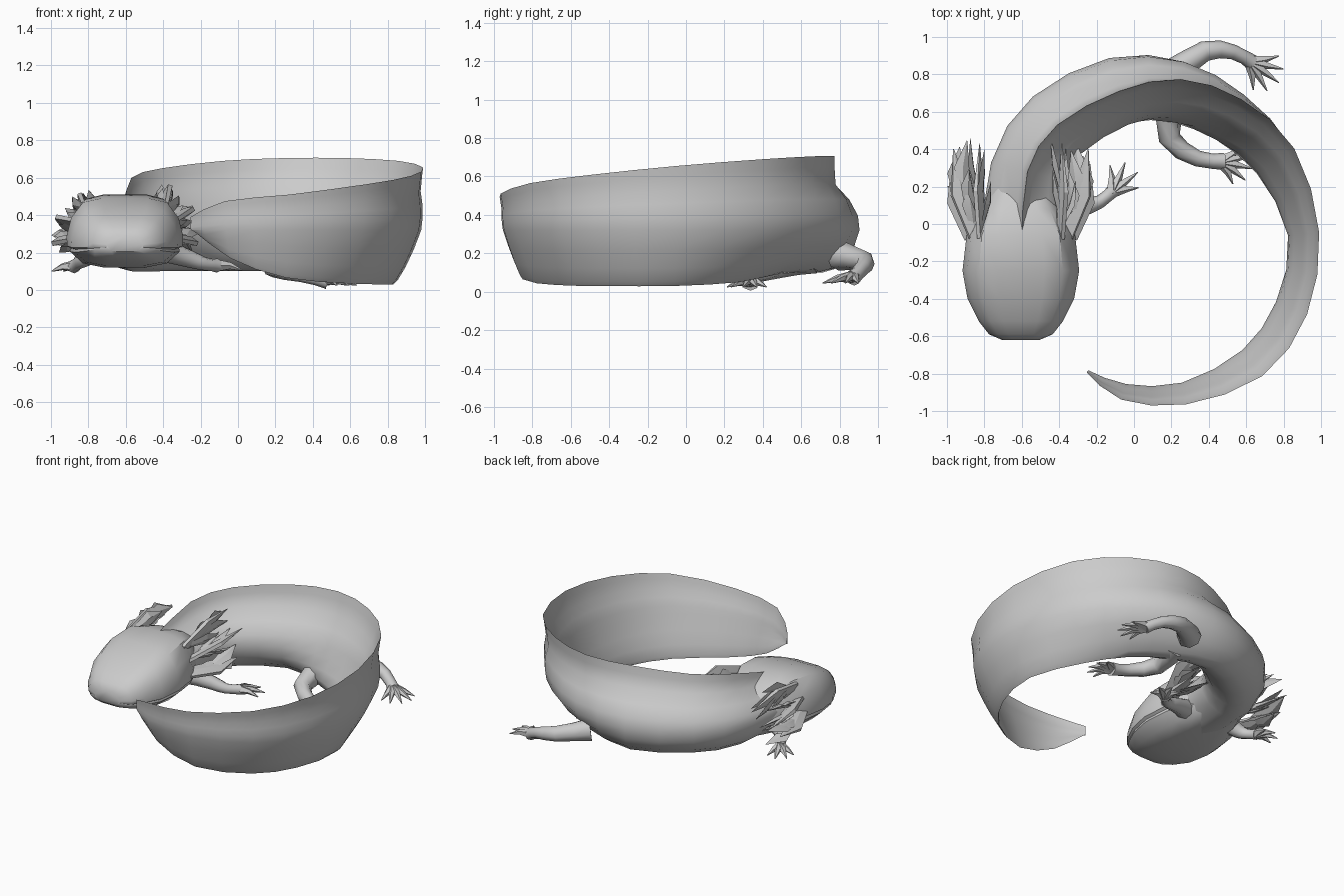
import bpy, bmesh, math
from mathutils import Vector as V

if "Cube" in bpy.data.objects:
    bpy.data.objects.remove(bpy.data.objects["Cube"])


def add_loft(bm, rings):
    """Skin closed rings of equal length and cap both ends."""
    vr = [[bm.verts.new(p) for p in r] for r in rings]
    n = len(vr[0])
    for a, b in zip(vr, vr[1:]):
        for i in range(n):
            bm.faces.new((a[i], a[(i + 1) % n], b[(i + 1) % n], b[i]))
    bm.faces.new(vr[0])
    bm.faces.new(vr[-1])


def add_tube(bm, pts, radii, sides=8, flat=1.0, side_dir=V((0, 0, 1))):
    """Tapered tube through points; flat squashes it into a blade."""
    pts = [V(p) for p in pts]
    rings = []
    for i, p in enumerate(pts):
        t = (pts[min(i + 1, len(pts) - 1)] - pts[max(i - 1, 0)]).normalized()
        u = t.cross(side_dir).normalized()
        w = u.cross(t)
        rings.append([p + radii[i] * (math.cos(a) * u * flat + math.sin(a) * w)
                      for a in (2 * math.pi * k / sides for k in range(sides))])
    add_loft(bm, rings)


def smooth_rows(rows, steps):
    """Catmull-Rom resampling of a list of stations."""
    rows = [[*map(float, r)] for r in rows]
    out = []
    for i in range(len(rows) - 1):
        a, b, c, d = rows[max(i - 1, 0)], rows[i], rows[i + 1], rows[min(i + 2, len(rows) - 1)]
        for k in range(steps):
            t = k / steps
            out.append([q + .5 * t * (r - p + t * (2 * p - 5 * q + 4 * r - s + t * (3 * (q - r) + s - p)))
                        for p, q, r, s in zip(a, b, c, d)])
    return out + [rows[-1]]


def finish(name, bm, angle=50):
    bmesh.ops.recalc_face_normals(bm, faces=bm.faces[:])
    me = bpy.data.meshes.new(name)
    bm.to_mesh(me)
    bm.free()
    ob = bpy.data.objects.new(name, me)
    bpy.context.collection.objects.link(ob)
    bpy.ops.object.select_all(action='DESELECT')
    ob.select_set(True)
    bpy.context.view_layer.objects.active = ob
    bpy.ops.object.shade_smooth_by_angle(angle=math.radians(angle))


# Curled body and tail: x, y, half width, outward lean, top z, bottom z
STATIONS = [
    (-.60, -.10, .22, 0, .48, .13),
    (-.57, .28, .20, 0, .60, .10),
    (-.41, .53, .20, 0, .65, .10),
    (-.08, .71, .185, 0, .69, .10),
    (.24, .72, .15, .055, .705, .10),
    (.53, .60, .10, .08, .705, .09),
    (.79, .36, .06, .08, .69, .05),
    (.935, -.05, .045, .055, .655, .03),
    (.87, -.46, .04, .06, .61, .03),
    (.65, -.765, .03, .06, .565, .035),
    (.27, -.925, .022, .04, .51, .065),
    (-.06, -.91, .013, .03, .475, .17),
    (-.25, -.79, .004, .005, .39, .32)]
UP = [(.85, .05), (.62, .17), (.42, .62), (.2, .92), (0, 1)]
LOW = [(.35, .95), (.68, .72), (.92, .35)]
rows = smooth_rows(STATIONS, 2)
rings = []
for i, (x, y, w, lean, zt, zb) in enumerate(rows):
    p, q = rows[max(i - 1, 0)], rows[min(i + 1, len(rows) - 1)]
    n = V((p[1] - q[1], q[0] - p[0], 0)).normalized()
    m = V((x, y, .32))
    u = n * lean + V((0, 0, zt - .32))
    d = n * lean * -1.9 + V((0, 0, zb - .32))
    half = [(u * a, b * w) for a, b in UP] + [(d * a, b * w) for a, b in LOW]
    rings.append([m + u] + [m + o + n * b for o, b in half] + [m + d]
                 + [m + o - n * b for o, b in reversed(half)])
bm = bmesh.new()
add_loft(bm, rings)
finish("body_and_tail", bm, 60)

# Broad flat head with a mouth groove: y, half width, top z, bottom z
CX = -.605
HEAD = [(.20, .16, .42, .15), (.08, .215, .475, .135), (-.06, .29, .51, .12),
        (-.25, .312, .49, .12), (-.40, .285, .44, .13), (-.52, .225, .385, .155),
        (-.59, .17, .335, .18), (-.62, .10, .29, .205)]
PROFILE = [(.4, 1), (.72, .94), (.92, .72), (1, .45), (.99, .31), (.93, .28),
           (.94, .23), (.72, .06), (.36, 0)]
rings = []
for y, w, zt, zb in HEAD:
    half = [(w * b, zb + (zt - zb) * f) for b, f in PROFILE]
    rings.append([V((CX, y, zt))] + [V((CX + x, y, z)) for x, z in half]
                 + [V((CX, y, zb))] + [V((CX - x, y, z)) for x, z in reversed(half)])
bm = bmesh.new()
add_loft(bm, rings)
finish("head", bm, 40)

# Feathery gills: three stalks per side, each with pointed blades
TIPS = [(.22, .43, .54), (.36, .40, .45), (.37, .32, .27)]
for side, label in ((1, "right"), (-1, "left")):
    bm = bmesh.new()
    for j, (tx, ty, tz) in enumerate(TIPS):
        ang = math.radians(70 - 45 * j)
        rad = V((side * math.cos(ang), 0, math.sin(ang)))
        across = V((0, 1, 0)).cross(rad)
        a = V((CX + side * (.21 + .025 * j), -.07, .43 - .075 * j))
        c = V((CX + side * tx, ty, tz - (.09 if side < 0 and j < 2 else 0)))
        b = a.lerp(c, .5) + rad * .03
        add_tube(bm, (a, b, c), (.05, .06, .003), 6, .4, rad)
        for k in range(5):
            s = math.cos(k * 2.5 + j)
            base = a.lerp(b, .15 + .17 * k)
            tip = base + V((0, .26 + .015 * k, 0)) + across * s * .07 + rad * (.04 - .016 * k)
            mid = base.lerp(tip, .55) + rad * .02 + across * s * .015
            add_tube(bm, (base, mid, tip), (.015, .045, .002), 4, .3, rad)
    finish(label + "_gills", bm, 25)


def leg(name, path, r, fingers, heading, spread, length):
    """Bent tapered limb ending in a fan of pointed fingers."""
    bm = bmesh.new()
    path = [V(p) for p in smooth_rows(path, 2)]
    add_tube(bm, path, [r * f for f in (1.6, 1.3, 1.1, .95, .8, .75, .85)], 8)
    wrist, palm = path[-2], path[-1]
    start = palm.lerp(wrist, .3)
    for k in range(fingers):
        f = k / (fingers - 1) - .5
        a = math.radians(heading + spread * f)
        reach = length * (1.1 - .8 * f * f)
        tip = palm + V((math.cos(a) * reach, math.sin(a) * reach, -.025))
        knuckle = palm.lerp(tip, .5) + V((0, 0, .012))
        add_tube(bm, (start, knuckle, tip), (.034, .019, .003), 5)
    finish(name, bm, 50)


leg("front_right_leg", [(-.42, .02, .22), (-.27, .09, .17), (-.18, .12, .14), (-.11, .18, .13)],
    .044, 4, 52, 92, .15)
leg("front_left_leg", [(-.74, .05, .22), (-.82, .09, .17), (-.85, .13, .145), (-.88, .19, .125)],
    .044, 4, 128, 95, .13)
leg("hind_outer_leg", [(.20, .80, .19), (.38, .925, .16), (.53, .92, .125), (.63, .865, .07)],
    .05, 5, -37, 100, .165)
leg("hind_inner_leg", [(.20, .66, .18), (.19, .46, .125), (.34, .35, .085), (.48, .335, .05)],
    .054, 5, -14, 108, .145)
